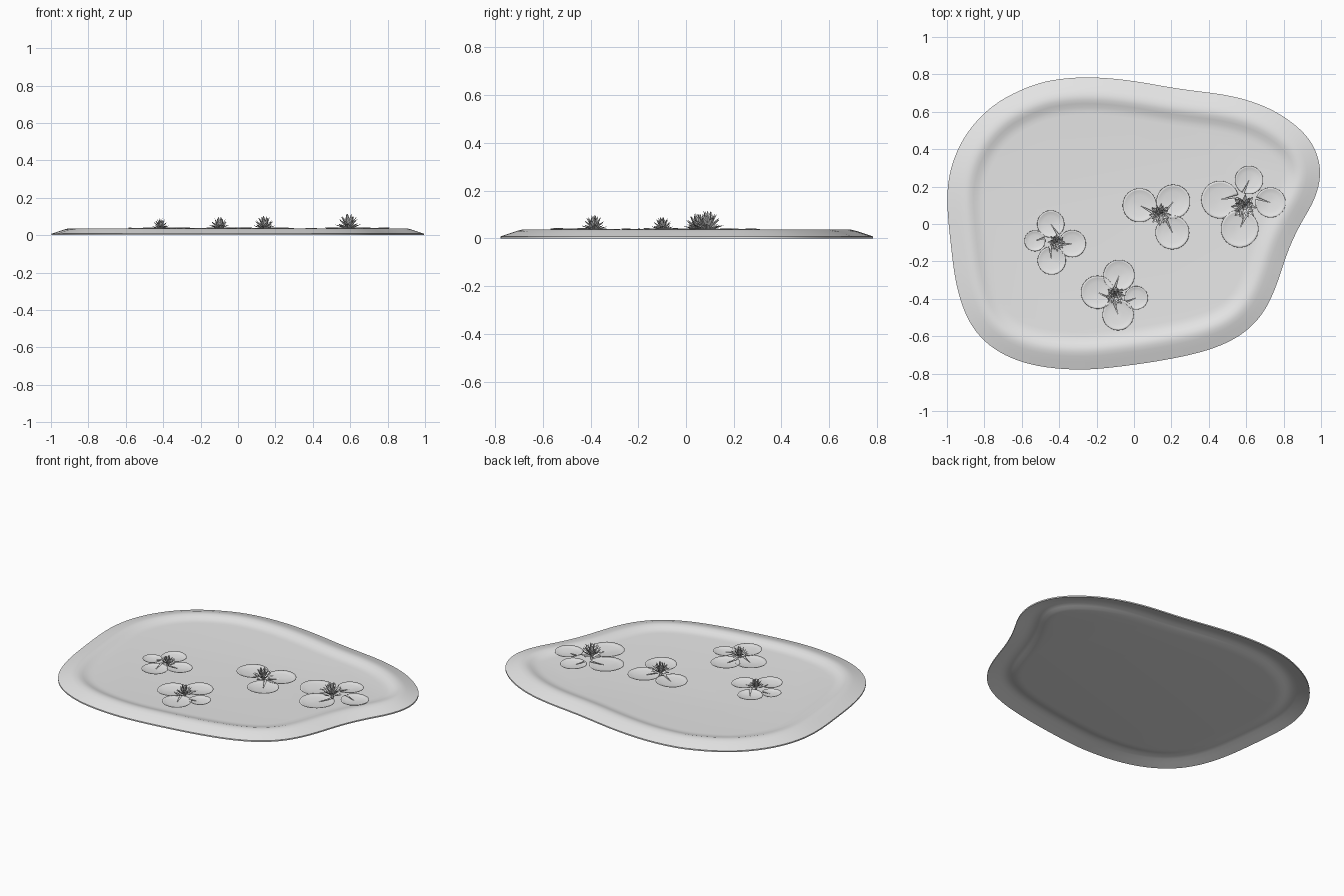
import bpy, bmesh, math, random
from mathutils import Vector

if "Cube" in bpy.data.objects:
    bpy.data.objects.remove(bpy.data.objects["Cube"])

random.seed(4)

grey = bpy.data.materials.new("pale_grey")
grey.diffuse_color = (0.8, 0.8, 0.8, 1)
grey.use_nodes = True
grey.node_tree.nodes["Principled BSDF"].inputs["Base Color"].default_value = grey.diffuse_color


def finish(bm, name, angle=40, fix_normals=False):
    if fix_normals:
        bmesh.ops.recalc_face_normals(bm, faces=bm.faces)
    mesh = bpy.data.meshes.new(name)
    bm.to_mesh(mesh)
    bm.free()
    mesh.materials.append(grey)
    ob = bpy.data.objects.new(name, mesh)
    bpy.context.collection.objects.link(ob)
    bpy.ops.object.select_all(action='DESELECT')
    ob.select_set(True)
    bpy.context.view_layer.objects.active = ob
    bpy.ops.object.shade_smooth_by_angle(angle=math.radians(angle))
    return ob


# Pond outline, clockwise from the back
OUTLINE = [(-.22, .785), (0, .765), (.25, .72), (.5, .69), (.7, .63), (.85, .54),
           (.955, .43), (1, .28), (.965, .13), (.89, 0), (.82, -.15), (.765, -.32),
           (.695, -.47), (.58, -.59), (.4, -.675), (.15, -.73), (-.1, -.765), (-.3, -.78),
           (-.55, -.755), (-.75, -.67), (-.88, -.53), (-.95, -.33), (-.98, -.1), (-1, .12),
           (-.98, .3), (-.9, .48), (-.75, .64), (-.55, .74), (-.4, .775)]


def smooth_outline(pts, steps=6):
    p = [Vector(q) for q in pts]
    n, out = len(p), []
    for i in range(n):
        a, b, c, d = (p[(i + k) % n] for k in (-1, 0, 1, 2))
        for s in range(steps):
            t = s / steps
            out.append(0.5 * (2 * b + (c - a) * t + (2 * a - 5 * b + 4 * c - d) * t * t
                              + (3 * b - a - 3 * c + d) * t ** 3))
    m = len(out)
    for _ in range(8):
        out = [(out[i - 1] + 2 * out[i] + out[(i + 1) % m]) / 4 for i in range(m)]
    return out


# Rim section: inset from the edge, height of the upper surface
RIM = [(0, .008), (.012, .012), (.04, .021), (.07, .031), (.09, .036), (.105, .037),
       (.12, .036), (.14, .030), (.16, .023), (.18, .0195), (.2, .018)]
THICK = .008


def build_pond():
    line = smooth_outline(OUTLINE)
    n = len(line)
    normals = []
    for i in range(n):
        t = (line[(i + 1) % n] - line[i - 1]).normalized()
        normals.append(Vector((t.y, -t.x)))
    bm = bmesh.new()
    # underside from the middle outward, then the upper side back inward
    section = [(d, z - THICK) for d, z in reversed(RIM)] + RIM
    rings = [[bm.verts.new((*(line[i] + normals[i] * d), z)) for i in range(n)]
             for d, z in section]
    for a, b in zip(rings, rings[1:]):
        for i in range(n):
            j = (i + 1) % n
            bm.faces.new((a[i], a[j], b[j], b[i]))
    bm.faces.new(rings[0])
    bm.faces.new(rings[-1])
    finish(bm, "pond_bed", 40, True)


def build_pad(name, x, y, r, notch, lift):
    # Shallow dish with a narrow notch
    bm = bmesh.new()
    seg, half = 40, .07
    tilt = random.uniform(0, math.tau)
    centre = bm.verts.new((x, y, .027 + lift))
    rings = []
    for f, h in ((.3, .028), (.6, .030), (.88, .033), (1, .037)):
        ring = []
        for i in range(seg + 1):
            a = notch + half + (math.tau - 2 * half) * i / seg
            z = h + lift + .0015 * f * math.cos(2 * (a - tilt))
            ring.append(bm.verts.new((x + r * f * math.cos(a), y + r * f * math.sin(a), z)))
        rings.append(ring)
    for i in range(seg):
        bm.faces.new((centre, rings[0][i], rings[0][i + 1]))
        for a, b in zip(rings, rings[1:]):
            bm.faces.new((a[i], b[i], b[i + 1], a[i + 1]))
    ob = finish(bm, name)
    mod = ob.modifiers.new("thickness", 'SOLIDIFY')
    mod.thickness = .002


def add_petal(bm, cx, cy, cz, turn, pitch, length, width, r0):
    # Cupped, pointed petal that bends upward
    out = Vector((math.cos(turn), math.sin(turn), 0))
    side = Vector((-out.y, out.x, 0))
    pos = Vector((cx, cy, cz)) + out * r0
    rows = []
    for k, w in enumerate((.35, .8, 1, .7)):
        e = pitch + .09 * k
        up = Vector((0, 0, math.cos(e))) - out * math.sin(e)
        row = [bm.verts.new(pos + side * width * w * s + up * width * .45 * w * abs(s))
               for s in (-1, 0, 1)]
        rows.append(row)
        pos = pos + (out * math.cos(e) + Vector((0, 0, math.sin(e)))) * length / 4
    tip = bm.verts.new(pos)
    for a, b in zip(rows, rows[1:]):
        for i in (0, 1):
            bm.faces.new((a[i], b[i], b[i + 1], a[i + 1]))
    for i in (0, 1):
        bm.faces.new((rows[-1][i], tip, rows[-1][i + 1]))


def build_flower(name, x, y, s):
    bm = bmesh.new()
    # Petal layers: count, pitch, length, half width, start radius
    layers = ((8, 12, .92, .17, .08), (8, 32, .92, .17, .07),
              (7, 52, .95, .15, .06), (5, 70, .95, .12, .04))
    for k, (count, pitch, length, width, r0) in enumerate(layers):
        for i in range(count):
            turn = math.tau * (i + .5 * (k % 2)) / count + random.uniform(-.1, .1)
            add_petal(bm, x, y, .036 + .05 * s * k, turn,
                      math.radians(pitch + random.uniform(-5, 5)),
                      length * s, width * s, r0 * s)
    finish(bm, name, 30)
    # Short stem down to the bed
    bm = bmesh.new()
    bmesh.ops.create_cone(bm, cap_ends=True, segments=10, radius1=.1 * s, radius2=.14 * s,
                          depth=.026)
    bmesh.ops.translate(bm, verts=bm.verts, vec=(x, y, .029))
    finish(bm, name + "_stem")


# Lily groups: flower x, y, size, then pads x, y, radius
LILIES = [
    ((.14, .05, .064), [(.03, .1, .09), (.21, .12, .09), (.205, -.045, .09)]),
    ((.59, .09, .074), [(.46, .13, .1), (.615, .235, .075), (.73, .115, .08), (.565, -.025, .1)]),
    ((-.415, -.1, .05), [(-.445, .0, .072), (-.53, -.09, .055), (-.44, -.195, .075),
                         (-.33, -.105, .072)]),
    ((-.1, -.385, .058), [(-.195, -.365, .088), (-.08, -.275, .083), (.012, -.395, .062),
                          (-.085, -.485, .083)]),
]

build_pond()
for g, ((fx, fy, size), pads) in enumerate(LILIES, 1):
    build_flower(f"lily_flower_{g}", fx, fy, size)
    for i, (px, py, pr) in enumerate(pads, 1):
        notch = math.atan2(fy - py, fx - px) + random.uniform(-.5, .5)
        build_pad(f"lily_pad_{g}_{i}", px, py, pr, notch, .001 * i)
